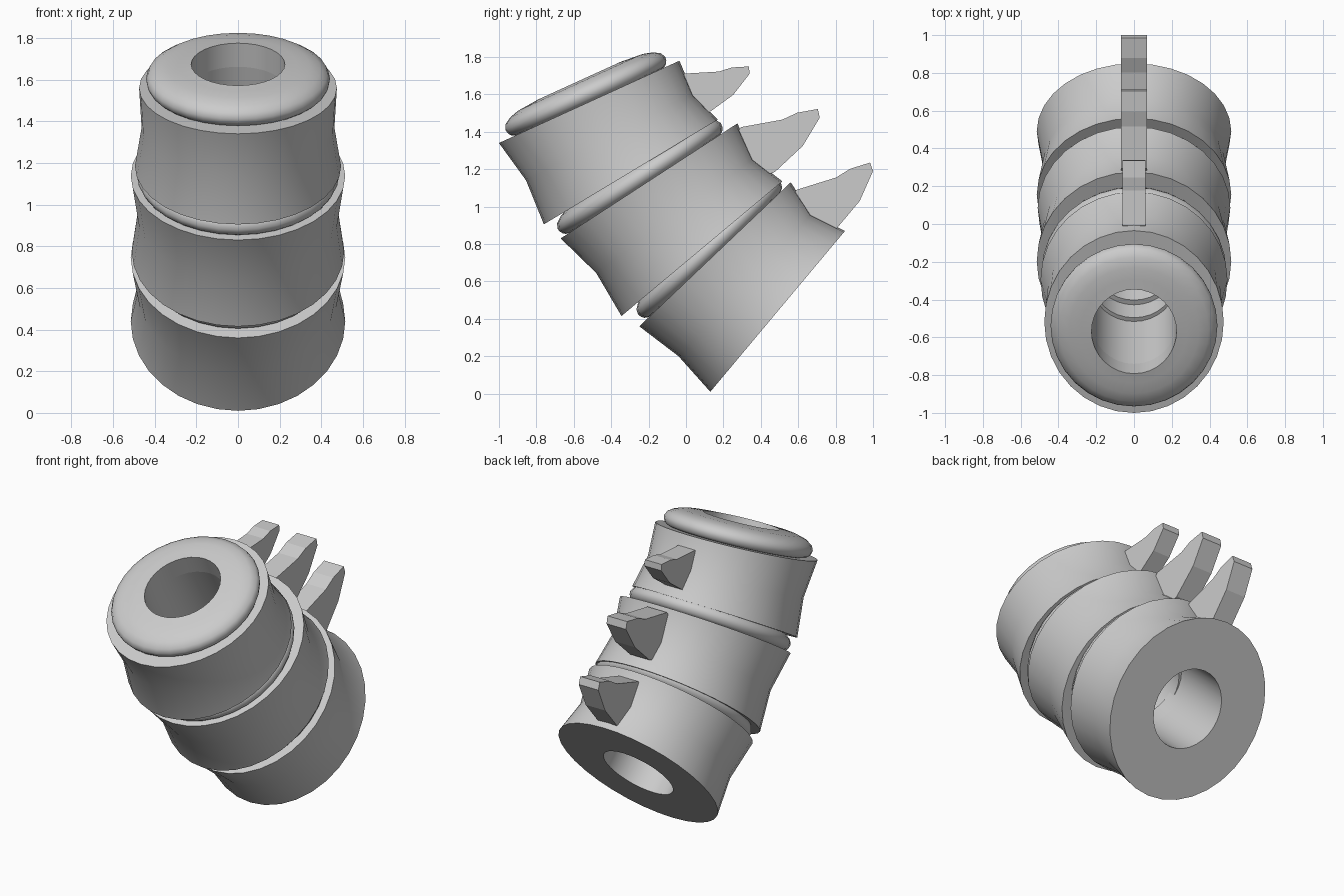
import bpy, bmesh
from math import sin, cos, pi, radians
from mathutils import Vector, Matrix

if "Cube" in bpy.data.objects:
    bpy.data.objects.remove(bpy.data.objects["Cube"])

SIDES = 32
HOLE_X, HOLE_Y = 0.225, 0.245

grey = bpy.data.materials.new("bone_grey")
grey.use_nodes = True
grey.diffuse_color = (0.6, 0.6, 0.6, 1)
grey.node_tree.nodes["Principled BSDF"].inputs["Base Color"].default_value = (0.6, 0.6, 0.6, 1)


def finish(bm, name, smooth):
    bmesh.ops.recalc_face_normals(bm, faces=bm.faces)
    mesh = bpy.data.meshes.new(name)
    bm.to_mesh(mesh)
    bm.free()
    mesh.materials.append(grey)
    obj = bpy.data.objects.new(name, mesh)
    bpy.context.collection.objects.link(obj)
    if smooth:
        bpy.ops.object.select_all(action="DESELECT")
        obj.select_set(True)
        bpy.context.view_layer.objects.active = obj
        bpy.ops.object.shade_smooth_by_angle(angle=radians(40))
    return obj


def frame(front, back):
    """Centre, backward direction and half depth of a ring spanning front to back."""
    f, b = Vector((0, *front)), Vector((0, *back))
    half = (b - f) / 2
    return (f + b) / 2, half.normalized(), half.length


def loft(name, rings):
    """Closed tube through elliptical rings (centre, direction, x radius, depth radius)."""
    bm = bmesh.new()
    loops = []
    for centre, direction, rx, ry in rings:
        loop = []
        for i in range(SIDES):
            a = 2 * pi * i / SIDES
            loop.append(bm.verts.new(centre + Vector((rx * cos(a), 0, 0)) + direction * ry * sin(a)))
        loops.append(loop)
    for k, low in enumerate(loops):
        high = loops[(k + 1) % len(loops)]
        for i in range(SIDES):
            j = (i + 1) % SIDES
            bm.faces.new((low[i], low[j], high[j], high[i]))
    return finish(bm, name, True)


def body(name, spans):
    """Waisted ring of bone; spans run bottom to top as (front, back, half width)."""
    rings = []
    for front, back, width in spans:
        centre, direction, depth = frame(front, back)
        rings.append((centre, direction, width, depth))
    for k in (-1, 0):
        rings.append((rings[k][0], rings[k][1], HOLE_X, HOLE_Y))
    # inner rings follow the outer top, then return to the outer bottom
    loft(name, rings)
    return rings[len(spans) - 1]


def disc(name, seat, radius, shift=0, ratio=0.94, height=0.12):
    """Rounded cushion with a central hole, resting on a seat ring."""
    centre, direction, _, _ = seat
    up = Vector((1, 0, 0)).cross(direction)
    base = centre + direction * shift
    belly = 0.05
    profile = [(HOLE_Y, 0)]
    for i in range(-4, 5):
        t = i * pi / 8
        spread, rise = (0.04, belly) if i < 0 else (0.17, height - belly)
        profile.append((radius - spread * (1 - cos(t)), belly + rise * sin(t)))
    profile.append((HOLE_Y, height + 0.005))
    rings = []
    for r, h in profile:
        rx = HOLE_X if r == HOLE_Y else r * ratio
        rings.append((base + up * h, direction, rx, r))
    loft(name, rings)


# Side outline of a spine, measured from its lower tip corner
SPINE = [(0, 0), (-.01, .047), (-.12, .027), (-.2, -.01), (-.42, -.05),
         (-.49, -.13), (-.35, -.33), (-.24, -.29), (-.09, -.15)]


def spine(name, tip, angle, scale, half_width):
    bm = bmesh.new()
    place = Matrix.Translation((0, *tip)) @ Matrix.Rotation(radians(angle), 4, "X")
    verts = [bm.verts.new(place @ Vector((-half_width, y * scale, z * scale))) for y, z in SPINE]
    face = bm.faces.new(verts)
    grown = bmesh.ops.extrude_face_region(bm, geom=[face])["geom"]
    moved = [v for v in grown if isinstance(v, bmesh.types.BMVert)]
    bmesh.ops.translate(bm, verts=moved, vec=(2 * half_width, 0, 0))
    finish(bm, name, False)


# Bone bodies
lower_seat = body("lower_body", [
    ((.13, .01), (.85, .87), .515),
    ((-.04, .20), (.67, .96), .48),
    ((-.25, .36), (.56, 1.13), .515)])
middle_seat = body("middle_body", [
    ((-.345, .415), (.515, 1.135), .51),
    ((-.48, .645), (.36, 1.255), .483),
    ((-.67, .83), (.275, 1.445), .515)])
upper_seat = body("upper_body", [
    ((-.76, .905), (.17, 1.465), .495),
    ((-.855, 1.14), (.04, 1.60), .463),
    ((-1, 1.34), (-.035, 1.78), .475)])

# Cushions between the bodies and on top
disc("lower_disc", lower_seat, .52)
disc("middle_disc", middle_seat, .52, shift=-.03)
disc("upper_disc", upper_seat, .47)

# Spines on the back
spine("lower_spine", (1, 1.19), 7, 1, .07)
spine("middle_spine", (.715, 1.475), 0, 1, .07)
spine("upper_spine", (.34, 1.71), -7, .82, .06)
